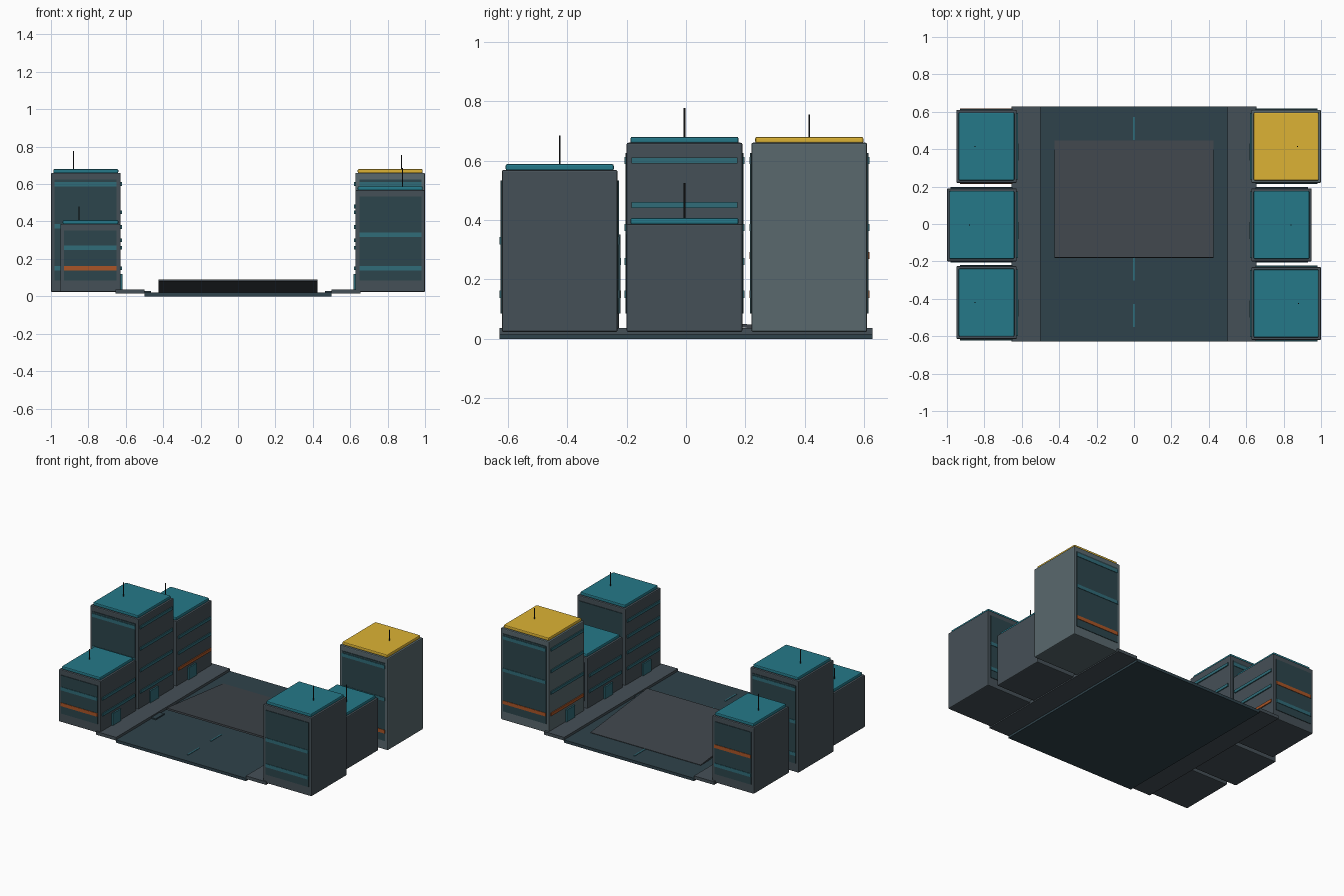
import bpy, math

if "Cube" in bpy.data.objects:
    bpy.data.objects.remove(bpy.data.objects["Cube"])

def mat(name, r, g, b):
    m = bpy.data.materials.new(name)
    m.diffuse_color = (r, g, b, 1)
    m.use_nodes = True
    m.node_tree.nodes["Principled BSDF"].inputs["Base Color"].default_value = m.diffuse_color
    return m

ROAD = mat("road_blue", .028, .055, .07)
STONE = mat("slate", .06, .08, .095)
HATCH = mat("hatch_grey", .05, .06, .07)
PALE = mat("pale_slate", .1, .14, .155)
GLASS = mat("dark_glass", .025, .06, .072)
TEAL = mat("teal", .018, .19, .25)
BAND = mat("dim_teal", .03, .15, .19)
ORANGE = mat("orange", .4, .09, .02)
YELLOW = mat("yellow", .72, .45, .035)
BLACK = mat("black", .015, .018, .02)

def box(name, x, y, z, material, bevel=0):
    """Box from (min, max) pairs on each axis."""
    lo, hi = zip(*(sorted(p) for p in (x, y, z)))
    bpy.ops.mesh.primitive_cube_add(size=1, location=[(a + b) / 2 for a, b in zip(lo, hi)])
    o = bpy.context.object
    o.name = name
    o.scale = [b - a for a, b in zip(lo, hi)]
    bpy.ops.object.transform_apply(location=False, rotation=False, scale=True)
    o.data.materials.append(material)
    if bevel:
        m = o.modifiers.new("bevel", 'BEVEL')
        m.width, m.segments = bevel, 2
    return o

# Street bed, centre dashes, pavements and drains
box("road", (-.5, .5), (-.627, .627), (0, .02), ROAD)
for i in range(5):
    y = -.49 + .25 * i
    box("lane_dash", (-.005, .005), (y - .062, y + .062), (.018, .023), BAND)
for s in (-1, 1):
    box("pavement", (s * .5, s * .655), (-.627, .627), (.015, .037), STONE)
    box("drain", (s * .465, s * .51), (-.24, -.145), (.018, .028), ROAD)

# Sloping hatch, hinged at the back and raised at the front
hatch = box("sloping_hatch", (-.425, .425), (-.3145, .3145), (-.006, .006), HATCH)
hatch.location = (0, .1325, .051)
hatch.rotation_euler.x = -math.atan2(.068, .625)

def building(name, side, outer, cy, top, mast, mast_x, bands, orange, body, roof):
    """Block with window walls front and back, street-side bands, door, roof, mast."""
    inner = .627
    x0, x1 = side * inner, side * outer
    h = .195
    box(name + "_body", (x0, x1), (cy - h, cy + h), (.023, top), body, .006)
    box(name + "_roof", (side * (inner + .013), side * (outer - .013)),
        (cy - h + .013, cy + h - .013), (top - .002, top + .02), roof, .006)
    bpy.ops.mesh.primitive_cylinder_add(vertices=8, radius=.003, depth=mast - top,
                                        location=(side * mast_x, cy, (mast + top) / 2))
    bpy.context.object.name = name + "_mast"
    bpy.context.object.data.materials.append(BLACK)
    px = (side * (inner + .022), side * (outer - .02))
    # Window walls with glowing bands
    for f in (-1, 1):
        y = cy + f * h
        box(name + "_window_wall", px, (y - f * .01, y + f * .004), (.085, top - .035), GLASS)
        for z in bands:
            box(name + "_window_band", px, (y - f * .01, y + f * .007), (z - .012, z + .012),
                ORANGE if z == orange else BAND)
    # Street face: bands and door
    z = .15
    while z < top - .03:
        box(name + "_street_band", (x0 + side * .01, x0 - side * .007),
            (cy - .178, cy + .178), (z - .01, z + .01),
            ORANGE if (z == .15 and cy > .3) else BAND)
        z += .15 if top > .6 else .11
    box(name + "_door", (x0 + side * .01, x0 - side * .01), (cy - .075, cy + .015),
        (.023, .12), BAND)

# Two rows of buildings along the street
building("front_left", -1, .95, -.42, .387, .48, .85, (.15, .26), .15, STONE, TEAL)
building("middle_left", -1, 1.0, -.005, .66, .777, .88, (.15, .375, .6), 0, STONE, TEAL)
building("back_left", -1, .95, .415, .485, .62, .85, (.15, .28), .28, STONE, TEAL)
building("front_right", 1, 1.0, -.425, .568, .685, .88, (.15, .33), 0, STONE, TEAL)
building("middle_right", 1, .95, -.005, .387, .525, .84, (.15, .26), 0, STONE, TEAL)
building("back_right", 1, 1.0, .415, .66, .755, .875, (.15, .375, .6), .15, PALE, YELLOW)
